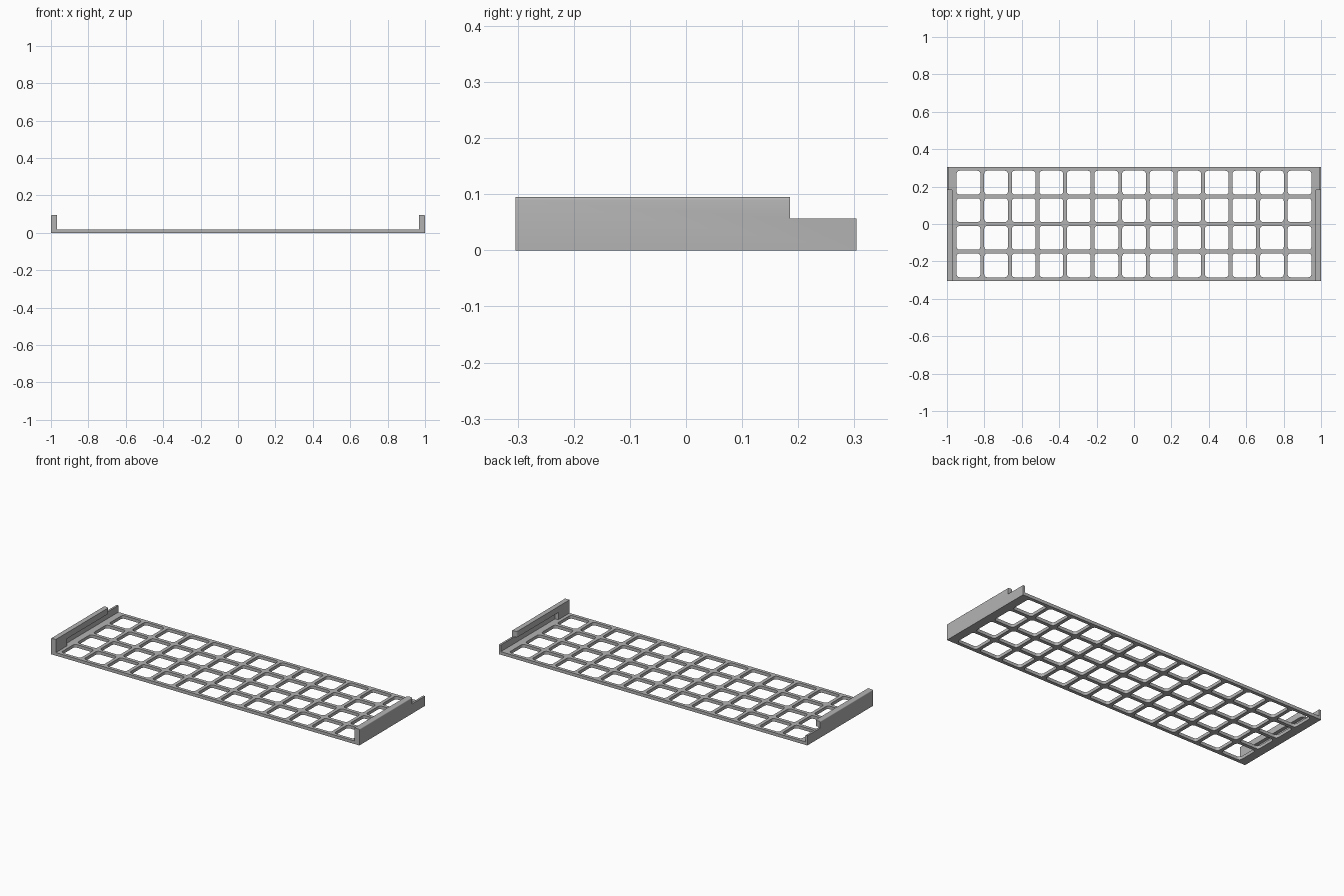
import bpy, bmesh, math
from mathutils import Matrix

cube = bpy.data.objects.get("Cube")
if cube:
    bpy.data.objects.remove(cube, do_unlink=True)

HALF_X, HALF_Y = 1.0, 0.304
FLOOR, LOW, HIGH = 0.018, 0.057, 0.095
WALL, RAIL = 0.012, 0.032        # thin wall and full rail widths
STEP_Y, BLOCK_Y = 0.185, -0.2    # back end of the lip, back end of the stop

grey = bpy.data.materials.new("light grey")
grey.use_nodes = True
grey.diffuse_color = (0.45, 0.45, 0.45, 1)
grey.node_tree.nodes["Principled BSDF"].inputs["Base Color"].default_value = grey.diffuse_color


def add_object(name, mesh):
    ob = bpy.data.objects.new(name, mesh)
    bpy.context.collection.objects.link(ob)
    mesh.materials.clear()
    mesh.materials.append(grey)
    return ob


def outline(cx, cy, hx, hy, radius, steps=5):
    """Rectangle with rounded corners."""
    points = []
    for i, (sx, sy) in enumerate([(1, 1), (-1, 1), (-1, -1), (1, -1)]):
        for k in range(steps if radius else 1):
            a = math.pi / 2 * (i + k / (steps - 1))
            points.append((cx + sx * (hx - radius) + radius * math.cos(a),
                           cy + sy * (hy - radius) + radius * math.sin(a)))
    return points


def extruded(name, profile, x0, x1, side, rounded, radius):
    """Extrude a (y, z) profile from x0 to x1, round chosen edges, place on one side."""
    bm = bmesh.new()
    face = bm.faces.new([bm.verts.new((x0, y, z)) for y, z in profile])
    new = bmesh.ops.extrude_face_region(bm, geom=[face])["geom"]
    bmesh.ops.translate(bm, vec=(x1 - x0, 0, 0),
                        verts=[g for g in new if isinstance(g, bmesh.types.BMVert)])
    edges = [e for e in bm.edges if rounded(e.verts[0].co, e.verts[1].co)]
    if edges:
        bmesh.ops.bevel(bm, geom=edges, offset=radius, segments=3,
                        profile=0.5, affect='EDGES')
    bmesh.ops.transform(bm, matrix=Matrix.Scale(side, 4, (1, 0, 0)), verts=bm.verts)
    bmesh.ops.recalc_face_normals(bm, faces=bm.faces)
    mesh = bpy.data.meshes.new(name)
    bm.to_mesh(mesh)
    bm.free()
    return add_object(name, mesh)


def box_profile(y0, y1, z0, z1):
    return [(y0, z0), (y1, z0), (y1, z1), (y0, z1)]


# Floor grid: one filled outline with rounded square openings
curve = bpy.data.curves.new("grid_outline", 'CURVE')
curve.dimensions = '2D'
curve.fill_mode = 'BOTH'
curve.extrude = FLOOR / 2
loops = [outline(0, 0, HALF_X - WALL, HALF_Y, 0)]
PITCH, HOLE = 0.1475, 0.0635
for i in range(13):
    for j in range(4):
        loops.append(outline((i - 6) * PITCH, (j - 1.5) * PITCH, HOLE, HOLE, 0.016))
for points in loops:
    spline = curve.splines.new('POLY')
    spline.points.add(len(points) - 1)
    for p, (x, y) in zip(spline.points, points):
        p.co = (x, y, 0, 1)
    spline.use_cyclic_u = True
helper = bpy.data.objects.new("grid_helper", curve)
bpy.context.collection.objects.link(helper)
bpy.context.view_layer.update()
mesh = bpy.data.meshes.new_from_object(helper.evaluated_get(bpy.context.evaluated_depsgraph_get()))
bpy.data.objects.remove(helper, do_unlink=True)
mesh.transform(Matrix.Translation((0, 0, FLOOR / 2)))
floor_grid = add_object("floor_grid", mesh)
parts = [floor_grid]

# Side rails: thin stepped wall, overhanging lip and a stop at the front
wall_profile = [(-HALF_Y, 0), (HALF_Y, 0), (HALF_Y, LOW), (STEP_Y, LOW),
                (STEP_Y, HIGH), (-HALF_Y, HIGH)]
inner, seam = HALF_X - RAIL, HALF_X - WALL
for side, label in ((1, "left"), (-1, "right")):
    parts.append(extruded(
        label + "_wall", wall_profile, seam, HALF_X, side,
        lambda a, b: min(a.x, b.x) > seam + 0.005 and min(a.z, b.z) > LOW + 0.01, 0.005))
    parts.append(extruded(
        label + "_lip", box_profile(BLOCK_Y, STEP_Y, LOW + 0.003, HIGH), inner, seam, side,
        lambda a, b: max(a.x, b.x) < inner + 0.005 and min(a.y, b.y) > STEP_Y - 0.01, 0.012))
    parts.append(extruded(
        label + "_front_stop", box_profile(-HALF_Y, BLOCK_Y, FLOOR, HIGH), inner, seam, side,
        lambda a, b: False, 0))

for ob in parts:
    bpy.ops.object.select_all(action='DESELECT')
    ob.select_set(True)
    bpy.context.view_layer.objects.active = ob
    bpy.ops.object.shade_smooth_by_angle(angle=math.radians(35))
